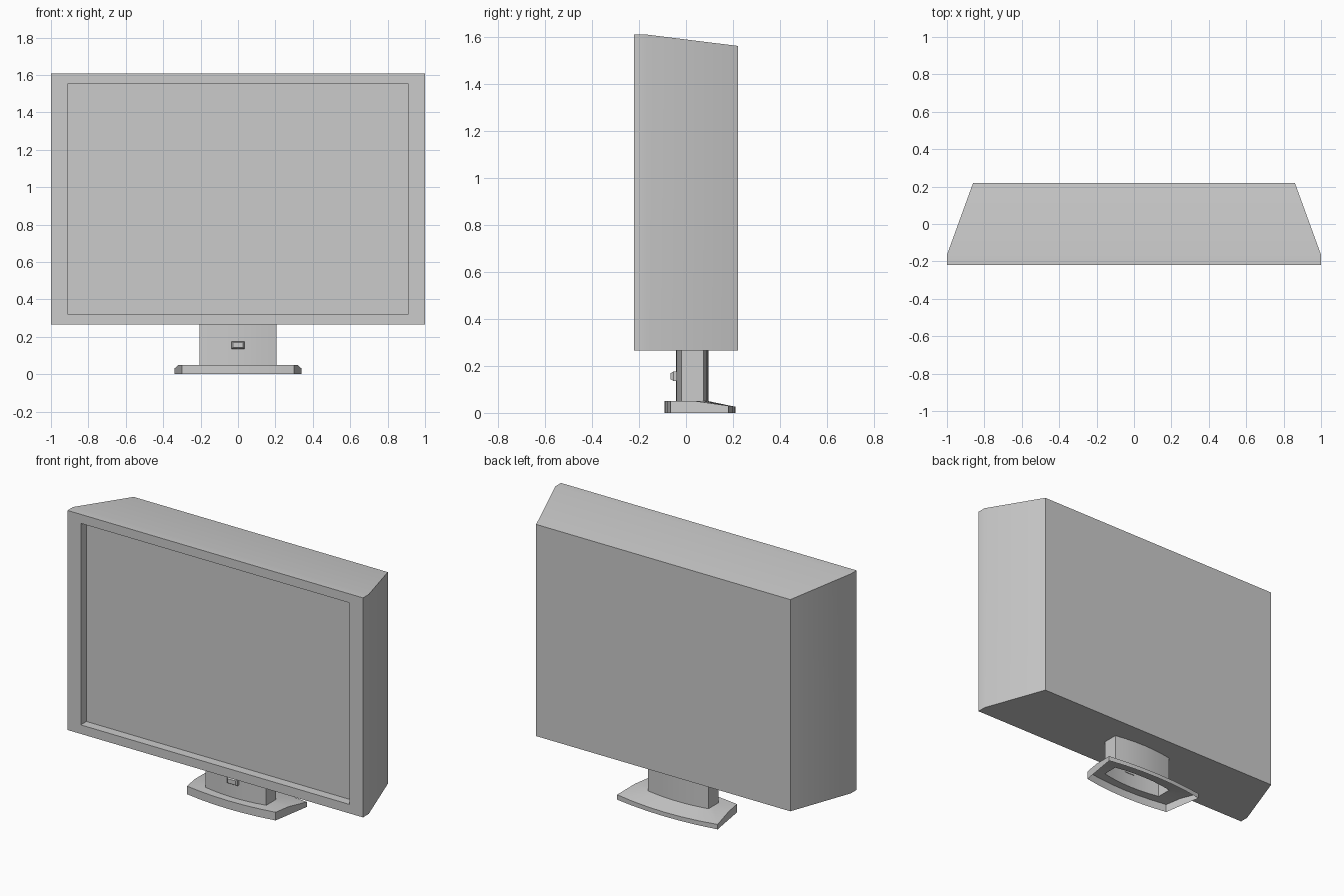
import bpy, math

if "Cube" in bpy.data.objects:
    bpy.data.objects.remove(bpy.data.objects["Cube"])


def loft(name, rings, cap_start=False, cap_end=False):
    """Skin a list of equal-length closed rings with quads."""
    n = len(rings[0])
    verts = [p for ring in rings for p in ring]
    faces = []
    for r in range(len(rings) - 1):
        a, b = r * n, (r + 1) * n
        for i in range(n):
            j = (i + 1) % n
            faces.append((a + i, a + j, b + j, b + i))
    if cap_start:
        faces.append(tuple(reversed(range(n))))
    if cap_end:
        faces.append(tuple(range(len(verts) - n, len(verts))))
    mesh = bpy.data.meshes.new(name)
    mesh.from_pydata(verts, [], faces)
    mesh.update()
    obj = bpy.data.objects.new(name, mesh)
    bpy.context.collection.objects.link(obj)
    bpy.ops.object.select_all(action='DESELECT')
    obj.select_set(True)
    bpy.context.view_layer.objects.active = obj
    bpy.ops.object.shade_smooth_by_angle(angle=math.radians(25))
    return obj


def rect(hx, z0, z1, y):
    """Rectangle facing the front."""
    return [(-hx, y, z0), (hx, y, z0), (hx, y, z1), (-hx, y, z1)]


def bowed(front_x, front_y, back_x, back_y, bulge_f, bulge_b, mid_y, n=6):
    """Plan outline with bowed front and back and a mid point on each side."""
    ts = [-1 + 2 * i / n for i in range(n + 1)]
    front = [(t * front_x, front_y - bulge_f * (1 - t * t)) for t in ts]
    back = [(-t * back_x, back_y + bulge_b * (1 - t * t)) for t in ts]
    k = (mid_y - front_y) / (back_y - front_y)
    mx = front_x + (back_x - front_x) * k
    return front + [(mx, mid_y)] + back + [(-mx, mid_y)]


# Housing: tapered back, straight front rim, recessed screen
loft("monitor_housing", [
    rect(0.86, 0.265, 1.56, 0.22),
    rect(1.0, 0.265, 1.608, -0.165),
    rect(1.0, 0.265, 1.608, -0.22),
    rect(0.91, 0.32, 1.553, -0.22),
    rect(0.91, 0.32, 1.553, -0.165),
], cap_start=True, cap_end=True)

# Neck: hollow tube with bowed front and back
neck = bowed(0.205, -0.02, 0.205, 0.075, 0.022, 0.02, 0.03)
loft("stand_neck", [[(x, y, z) for x, y in neck] for z in (0.05, 0.27)])

# Base: open-bottomed shell, sloping down towards the back
foot = bowed(0.30, -0.065, 0.34, 0.18, 0.027, 0.03, 0.04)


def top_z(y):
    return 0.05 - 0.024 * max(0, y - 0.04) / 0.17


loft("stand_base", [
    [(x, y, 0.0) for x, y in foot],
    [(x, y, top_z(y)) for x, y in foot],
    [(x, y, 0.05) for x, y in neck],
])

# Button on the front of the neck
loft("neck_button", [
    rect(0.035, 0.136, 0.176, -0.038),
    rect(0.035, 0.136, 0.176, -0.054),
    rect(0.027, 0.143, 0.169, -0.065),
], cap_start=True, cap_end=True)
